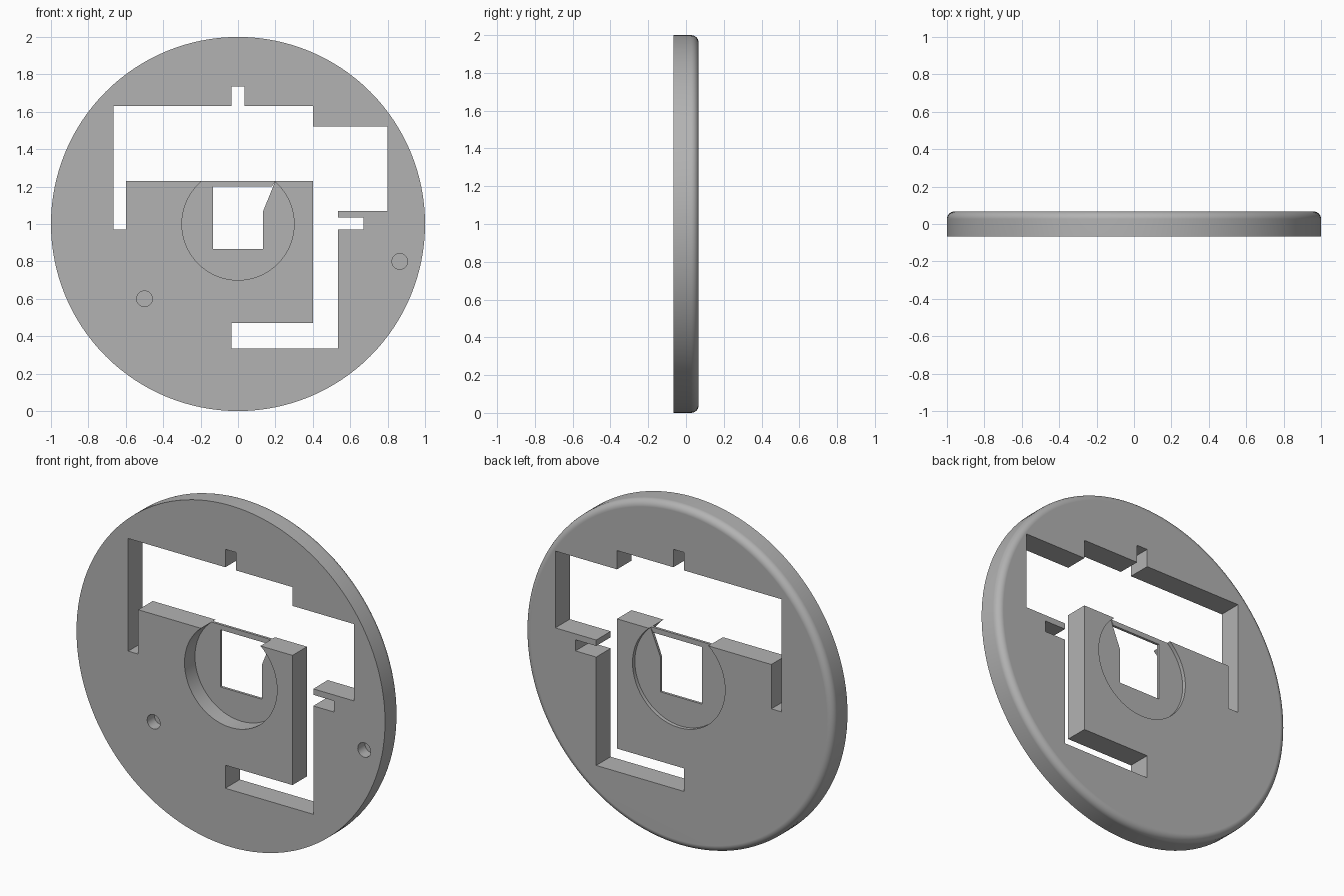
import bpy, bmesh, math

cube = bpy.data.objects.get("Cube")
if cube:
    bpy.data.objects.remove(cube, do_unlink=True)

HALF = 0.067      # half thickness
FILLET = 0.04     # rounded back rim
CENTRE = 1.0      # height of the disc axis

grey = bpy.data.materials.new("plain_grey")
grey.use_nodes = True
colour = (0.45, 0.45, 0.45, 1)
grey.diffuse_color = colour
grey.node_tree.nodes["Principled BSDF"].inputs["Base Color"].default_value = colour


def make_object(name, bm):
    bmesh.ops.recalc_face_normals(bm, faces=bm.faces)
    mesh = bpy.data.meshes.new(name)
    bm.to_mesh(mesh)
    bm.free()
    mesh.materials.append(grey)
    obj = bpy.data.objects.new(name, mesh)
    bpy.context.collection.objects.link(obj)
    return obj


def circle(x, z, radius, count):
    return [(x + radius * math.cos(math.tau * i / count),
             z + radius * math.sin(math.tau * i / count)) for i in range(count)]


def loft(name, rings):
    """Join matching (outline, y) rings and cap both ends."""
    bm = bmesh.new()
    loops = [[bm.verts.new((x, y, z)) for x, z in outline] for outline, y in rings]
    n = len(loops[0])
    for a, b in zip(loops, loops[1:]):
        for i in range(n):
            j = (i + 1) % n
            bm.faces.new((a[i], a[j], b[j], b[i]))
    bm.faces.new(loops[0])
    bm.faces.new(loops[-1])
    return make_object(name, bm)


# Round plate, square rim at the front and rounded rim at the back
rings = [(circle(0, CENTRE, 1, 128), -HALF)]
for k in range(7):
    a = math.pi / 2 * k / 6
    rings.append((circle(0, CENTRE, 1 - FILLET + FILLET * math.cos(a), 128),
                  HALF - FILLET + FILLET * math.sin(a)))
plate = loft("round_plate", rings)

# Stepped opening through the plate
opening = [(-.665, 1.63), (-.035, 1.63), (-.035, 1.735), (.035, 1.735),
           (.035, 1.63), (.4, 1.63), (.4, 1.52), (.8, 1.52), (.8, 1.07),
           (.535, 1.07), (.535, 1.035), (.67, 1.035), (.67, .97), (.535, .97),
           (.535, .335), (-.035, .335), (-.035, .47), (.4, .47), (.4, 1.23),
           (-.6, 1.23), (-.6, .97), (-.665, .97)]
# Window in the thin web, with a tapered upper corner
window = [(-.135, .865), (.135, .865), (.135, 1.07), (.198, 1.226),
          (.18, 1.2), (-.135, 1.2)]

WEB_FRONT, WEB_BACK = 0.03, 0.045
recess = circle(0, CENTRE, 0.3, 64)
cuts = [
    ("opening_cutter", opening, -0.2, 0.2),
    ("front_recess_cutter", recess, -0.2, WEB_FRONT),
    ("back_recess_cutter", recess, WEB_BACK, 0.2),
    ("window_cutter", window, -0.2, 0.2),
    ("left_hole_cutter", circle(.865, .8, .042, 32), -0.2, 0),
    ("right_hole_cutter", circle(-.5, .6, .042, 32), -0.2, 0),
]

bpy.ops.object.select_all(action='DESELECT')
bpy.context.view_layer.objects.active = plate
plate.select_set(True)
for name, outline, y0, y1 in cuts:
    cutter = loft(name, [(outline, y0), (outline, y1)])
    cutter.hide_render = True
    mod = plate.modifiers.new(name, 'BOOLEAN')
    mod.operation = 'DIFFERENCE'
    mod.solver = 'EXACT'
    mod.object = cutter
    bpy.ops.object.modifier_apply(modifier=mod.name)
    bpy.data.objects.remove(cutter, do_unlink=True)

# Smooth rims, crisp edges, flat faces kept flat
bpy.ops.object.shade_smooth_by_angle(angle=math.radians(30))
weighted = plate.modifiers.new("flat_face_normals", 'WEIGHTED_NORMAL')
weighted.keep_sharp = True
